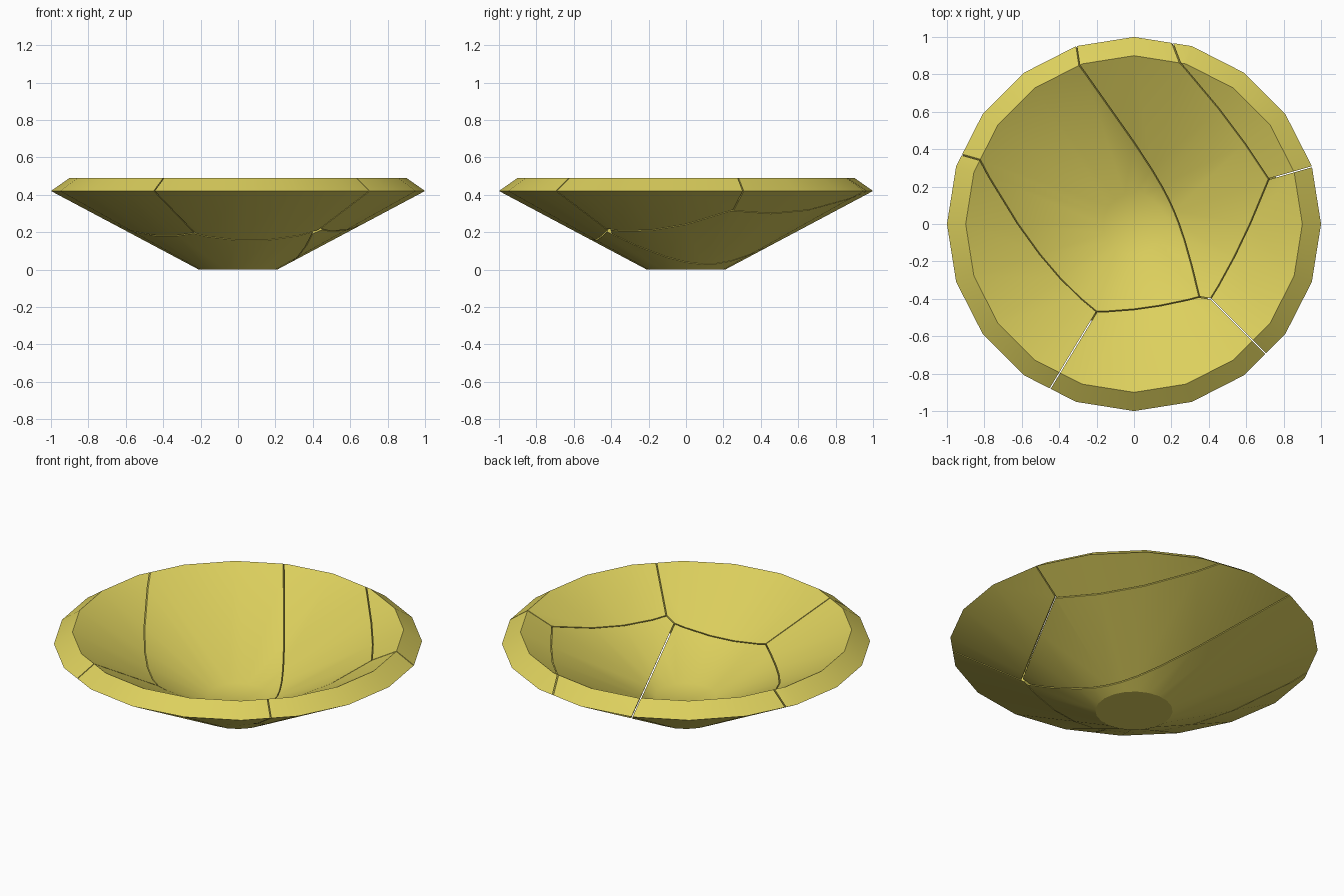
import bpy, bmesh, math
from mathutils import Vector

if "Cube" in bpy.data.objects:
    bpy.data.objects.remove(bpy.data.objects["Cube"])

SIDES = 20
GAP = 0.003
# bowl cross-section (radius, height): base, outer rim, lip, inner floor
PROFILE = [(0.21, 0.0), (1.0, 0.42), (0.9, 0.49), (0.165, 0.1)]

mat = bpy.data.materials.new("yellow_glaze")
mat.diffuse_color = (0.72, 0.63, 0.11, 1)
mat.use_nodes = True
mat.node_tree.nodes["Principled BSDF"].inputs["Base Color"].default_value = mat.diffuse_color


def on_bowl(x, y):
    """Point of the inner surface above (x, y)."""
    return Vector((x, y, max(0.1, 0.49 - (0.9 - math.hypot(x, y)) * 0.531)))


def make_bowl():
    bm = bmesh.new()
    rings = [[bm.verts.new((r * math.cos(2 * math.pi * i / SIDES),
                            r * math.sin(2 * math.pi * i / SIDES), z))
              for i in range(SIDES)] for r, z in PROFILE]
    for a, b in zip(rings, rings[1:]):
        for i in range(SIDES):
            j = (i + 1) % SIDES
            bm.faces.new((a[i], a[j], b[j], b[i]))
    bm.faces.new(rings[0][::-1])
    bm.faces.new(rings[-1])
    return bm


# crack planes: two end points, plus a bend point where the crack curves
CRACKS = {
    "left": [(-0.83, 0.35), (-0.6, -0.03), (-0.2, -0.47)],
    "front_left": [(-0.2, -0.47), (-0.4, -0.8)],
    "front": [(-0.2, -0.47), (0.05, -0.45), (0.35, -0.39)],
    "middle": [(0.35, -0.39), (0.2, 0.1), (-0.3, 0.86)],
    "short": [(0.35, -0.39), (0.41, -0.4)],
    "front_right": [(0.41, -0.4), (0.63, -0.62)],
    "right": [(0.41, -0.4), (0.62, 0.0), (0.72, 0.24)],
    "back_right": [(0.72, 0.24), (0.86, 0.28)],
    "back": [(0.72, 0.24), (0.52, 0.53), (0.23, 0.88)],
}


def crack_plane(name):
    pts = [on_bowl(*p) for p in CRACKS[name]]
    if len(pts) == 2:
        pts.append(pts[0] + Vector((0, 0, 1)))
    return pts[0], (pts[1] - pts[0]).cross(pts[2] - pts[0]).normalized()


# each shard keeps the side of its cracks that holds the seed point
SHARDS = {
    "left_shard": ((-0.7, -0.4), ["left", "front_left"]),
    "front_shard": ((0.1, -0.7), ["front_left", "front", "short", "front_right"]),
    "right_shard": ((0.8, -0.15), ["front_right", "right", "back_right"]),
    "back_right_shard": ((0.6, 0.6), ["back_right", "back"]),
    "middle_shard": ((0.4, 0.1), ["middle", "short", "right", "back"]),
    "centre_shard": ((-0.25, 0.1), ["left", "front", "middle"]),
}

for name, (seed, cracks) in SHARDS.items():
    bm = make_bowl()
    inside = on_bowl(*seed)
    for crack in cracks:
        co, no = crack_plane(crack)
        if (inside - co).dot(no) > 0:
            no = -no
        bmesh.ops.bisect_plane(bm, geom=bm.verts[:] + bm.edges[:] + bm.faces[:],
                               dist=1e-5, plane_co=co - no * GAP, plane_no=no,
                               clear_outer=True)
        bmesh.ops.holes_fill(bm, edges=[e for e in bm.edges if e.is_boundary], sides=0)
    bmesh.ops.recalc_face_normals(bm, faces=bm.faces[:])
    # smooth walls, crisp lip, base and broken edges
    for f in bm.faces:
        f.smooth = f.normal.z > -0.99
    for e in bm.edges:
        e.smooth = e.calc_face_angle(math.pi) < math.radians(30)
    me = bpy.data.meshes.new(name)
    bm.to_mesh(me)
    bm.free()
    me.materials.append(mat)
    bpy.context.collection.objects.link(bpy.data.objects.new(name, me))
